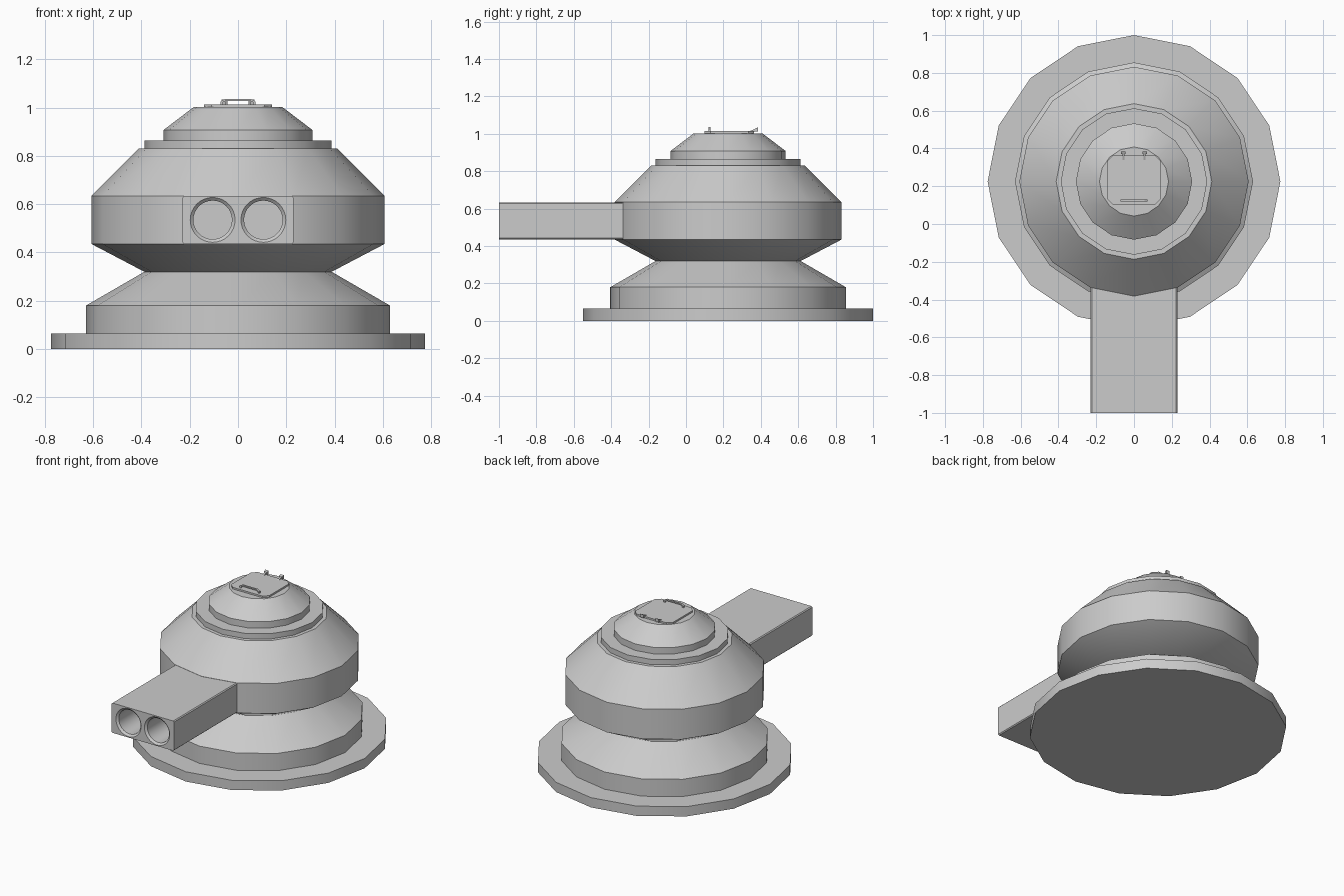
import bpy, bmesh
from math import pi
from mathutils import Vector, Matrix

if "Cube" in bpy.data.objects:
    bpy.data.objects.remove(bpy.data.objects["Cube"])

CY = 0.225   # y of the turning axis


def finish(name, bm, smooth=None):
    bmesh.ops.remove_doubles(bm, verts=bm.verts, dist=1e-5)
    bmesh.ops.recalc_face_normals(bm, faces=bm.faces)
    me = bpy.data.meshes.new(name)
    bm.to_mesh(me)
    bm.free()
    ob = bpy.data.objects.new(name, me)
    bpy.context.collection.objects.link(ob)
    if smooth:
        bpy.ops.object.select_all(action='DESELECT')
        ob.select_set(True)
        bpy.context.view_layer.objects.active = ob
        bpy.ops.object.shade_smooth_by_angle(angle=smooth)
    return ob


def lathe(name, profile, sides=16, matrix=Matrix.Translation((0, CY, 0))):
    """Turn an (r, z) profile round z, first vertex on +y; cap both ends."""
    bm = bmesh.new()
    rings = []
    for r, z in profile:
        rings.append([bm.verts.new(matrix @ (Matrix.Rotation(2 * pi * i / sides, 3, 'Z') @ Vector((0, r, z))))
                      for i in range(sides)])
    for a, b in zip(rings, rings[1:]):
        for i in range(sides):
            j = (i + 1) % sides
            bm.faces.new((a[i], a[j], b[j], b[i]))
    bm.faces.new(rings[0])
    bm.faces.new(rings[-1])
    return finish(name, bm, pi / 6)


def prism(name, pts, vec):
    """Extrude a flat outline along vec."""
    bm = bmesh.new()
    face = bm.faces.new([bm.verts.new(p) for p in pts])
    ext = bmesh.ops.extrude_face_region(bm, geom=[face], use_keep_orig=True)
    bmesh.ops.translate(bm, vec=vec, verts=[v for v in ext['geom'] if isinstance(v, bmesh.types.BMVert)])
    return finish(name, bm)


# Stepped foundation and its cone
lathe("foundation", [(0.775, 0), (0.775, 0.065), (0.63, 0.065), (0.63, 0.18), (0.388, 0.32)])

# Rotating turret body with the collar on top
lathe("turret_body", [(0.388, 0.32), (0.607, 0.435), (0.607, 0.635), (0.412, 0.83),
                      (0.388, 0.83), (0.388, 0.865)])

# Cupola
lathe("cupola", [(0.308, 0.86), (0.308, 0.908), (0.183, 1.003)])

# Gun housing, with its long edges slightly bevelled
w, z0, z1 = 0.229, 0.436, 0.634
housing = prism("gun_housing", [(-w, -1, z0), (w, -1, z0), (w, -1, z1), (-w, -1, z1)], (0, 0.72, 0))
bm = bmesh.new()
bm.from_mesh(housing.data)
long_edges = [e for e in bm.edges if abs(e.verts[0].co.y - e.verts[1].co.y) > 0.5]
bmesh.ops.bevel(bm, geom=long_edges, offset=0.006, segments=1, affect='EDGES')
bm.to_mesh(housing.data)
bm.free()

# Twin bores cut into the housing, each with a stepped-in lip
for s in (-1, 1):
    mat = Matrix.Translation((s * 0.105, -1, 0.535)) @ Matrix.Rotation(-pi / 2, 4, 'X')
    cutter = lathe("bore_cutter", [(0.093, -0.02), (0.093, 0), (0.080, 0.012), (0.080, 0.35)], 32, mat)
    cutter.hide_render = True
    cutter.hide_viewport = False
    mod = housing.modifiers.new("bore", 'BOOLEAN')
    mod.operation = 'DIFFERENCE'
    mod.solver = 'EXACT'
    mod.object = cutter
    bpy.context.view_layer.objects.active = housing
    bpy.ops.object.modifier_apply(modifier=mod.name)
    bpy.data.objects.remove(cutter)

# Hatch plate with cut corners
hx, hy, c = 0.14, 0.132, 0.03
corners = [(hx, -hy + c), (hx, hy - c), (hx - c, hy), (-hx + c, hy),
           (-hx, hy - c), (-hx, -hy + c), (-hx + c, -hy), (hx - c, -hy)]
prism("hatch", [(x, y + 0.232, 1.0) for x, y in corners], (0, 0, 0.014))

# Handle: a flat bar bent into a bridge
outer = [(-0.072, 1.012), (-0.072, 1.026), (-0.055, 1.036), (0.055, 1.036), (0.072, 1.026), (0.072, 1.012)]
inner = [(0.062, 1.012), (0.062, 1.022), (0.051, 1.028), (-0.051, 1.028), (-0.062, 1.022), (-0.062, 1.012)]
prism("hatch_handle", [(x, 0.119, z) for x, z in outer + inner], (0, 0.012, 0))

# Hinges: a rising wedge arm ending in a short knuckle
for s in (-1, 1):
    x = s * 0.056
    prism("hinge_arm", [(x - 0.006, y, z) for y, z in
                        ((0.335, 1.012), (0.378, 1.03), (0.378, 1.016), (0.36, 1.008))], (0.012, 0, 0))
    prism("hinge_knuckle", [(x - 0.012, y, z) for y, z in
                            ((0.37, 1.012), (0.384, 1.012), (0.384, 1.034), (0.37, 1.028))], (0.024, 0, 0))
